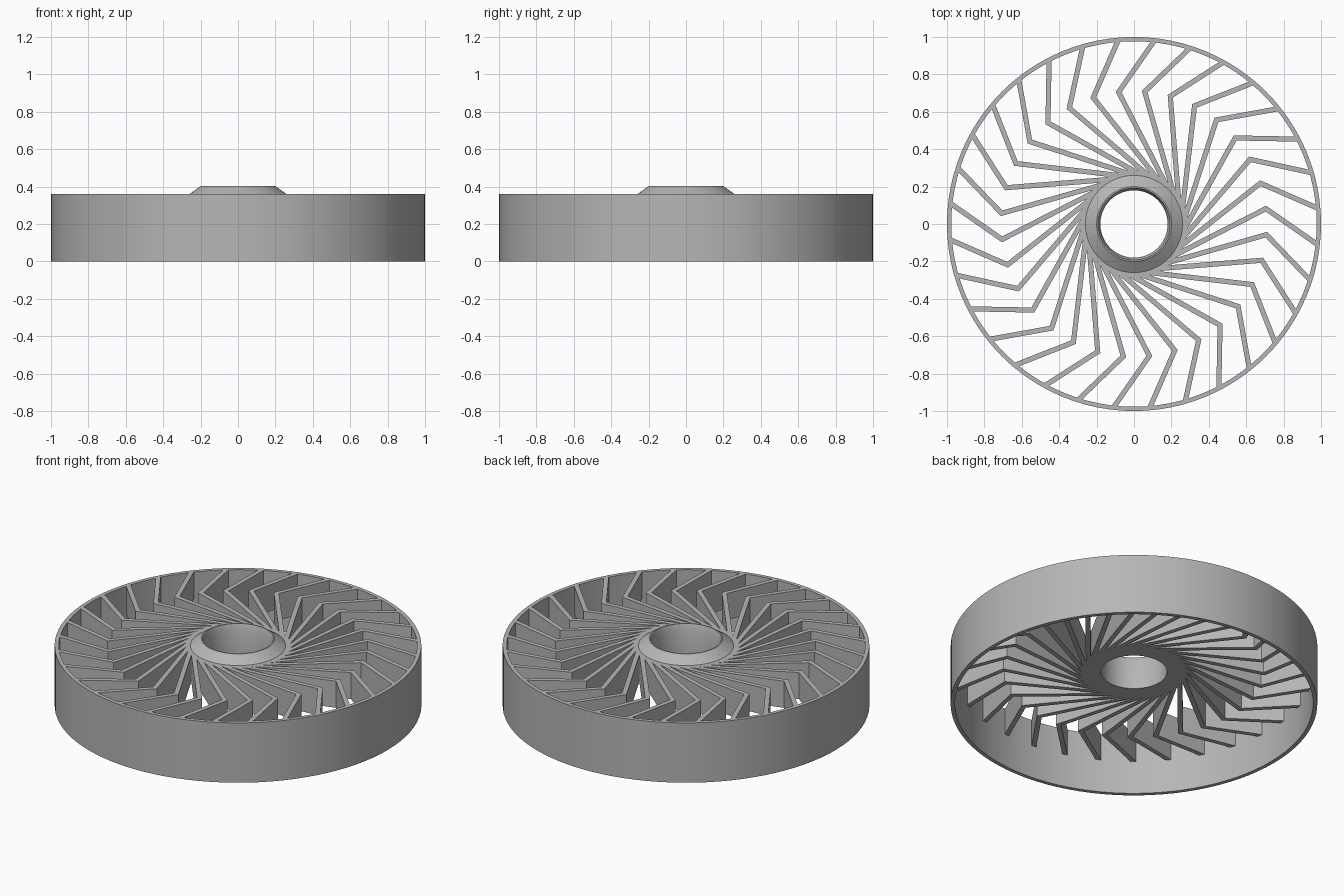
import bpy, bmesh, math
from mathutils import Vector, Matrix

if "Cube" in bpy.data.objects:
    bpy.data.objects.remove(bpy.data.objects["Cube"])

metal = bpy.data.materials.new("grey_metal")
metal.diffuse_color = (0.47, 0.47, 0.47, 1)
metal.use_nodes = True
metal.node_tree.nodes["Principled BSDF"].inputs["Base Color"].default_value = metal.diffuse_color


def finish(name, bm, smooth=False):
    bmesh.ops.recalc_face_normals(bm, faces=bm.faces)
    mesh = bpy.data.meshes.new(name)
    bm.to_mesh(mesh)
    bm.free()
    mesh.materials.append(metal)
    obj = bpy.data.objects.new(name, mesh)
    bpy.context.collection.objects.link(obj)
    if smooth:
        bpy.ops.object.select_all(action='DESELECT')
        obj.select_set(True)
        bpy.context.view_layer.objects.active = obj
        bpy.ops.object.shade_smooth_by_angle(angle=math.radians(25))
    return obj


def lathe(name, profile, segments):
    """Revolve a closed (radius, height) profile about z."""
    bm = bmesh.new()
    rings = [[bm.verts.new((r * math.cos(2 * math.pi * i / segments),
                            r * math.sin(2 * math.pi * i / segments), z))
              for r, z in profile] for i in range(segments)]
    n = len(profile)
    for i in range(segments):
        a, b = rings[i], rings[(i + 1) % segments]
        for k in range(n):
            bm.faces.new((a[k], b[k], b[(k + 1) % n], a[(k + 1) % n]))
    return finish(name, bm, True)


# Outer rim band
lathe("rim", [(1.0, 0), (1.0, 0.36), (0.977, 0.36), (0.977, 0)], 96)

# Central hub ring with chamfered collar and lipped bore
lathe("hub", [(0.26, 0.2), (0.26, 0.36), (0.20, 0.402), (0.193, 0.402),
              (0.18, 0.36), (0.18, 0.2)], 64)

# Bent spokes: tangent to the hub, kinked at the elbow, running to the rim
COUNT, HALF, LOW, HIGH = 32, 0.0135, 0.2, 0.36
tip = Vector((0.18, 0.69))                       # outer corner of the elbow
inner_dir = Vector((-0.08, 0.997)).normalized()  # hub to elbow
outer_dir = Vector((0.842, 0.54)).normalized()   # elbow to rim


def left(v):
    return Vector((-v.y, v.x))


bisector = (left(inner_dir) + left(outer_dir)).normalized()
miter = bisector * (HALF / bisector.dot(left(inner_dir)))
elbow = tip - miter
start = elbow - inner_dir * elbow.dot(inner_dir)   # tangent point in the hub
b = elbow.dot(outer_dir)
reach = -b + math.sqrt(b * b - elbow.length_squared + 0.985 ** 2)
end = elbow + outer_dir * reach                    # inside the rim band

side_in, side_out = left(inner_dir) * HALF, left(outer_dir) * HALF
pairs = [(start + side_in, start - side_in),
         (elbow + miter, elbow - miter),
         (end + side_out, end - side_out)]

bm = bmesh.new()
for i in range(COUNT):
    turn = Matrix.Rotation(2 * math.pi * i / COUNT, 3, 'Z')
    cols = [[bm.verts.new(turn @ Vector((p.x, p.y, z)))
             for p, z in ((l, LOW), (r, LOW), (r, HIGH), (l, HIGH))]
            for l, r in pairs]
    for c, d in zip(cols, cols[1:]):
        for k in range(4):
            m = (k + 1) % 4
            bm.faces.new((c[k], c[m], d[m], d[k]))
    bm.faces.new(cols[0])
    bm.faces.new(cols[-1])
finish("spokes", bm)
